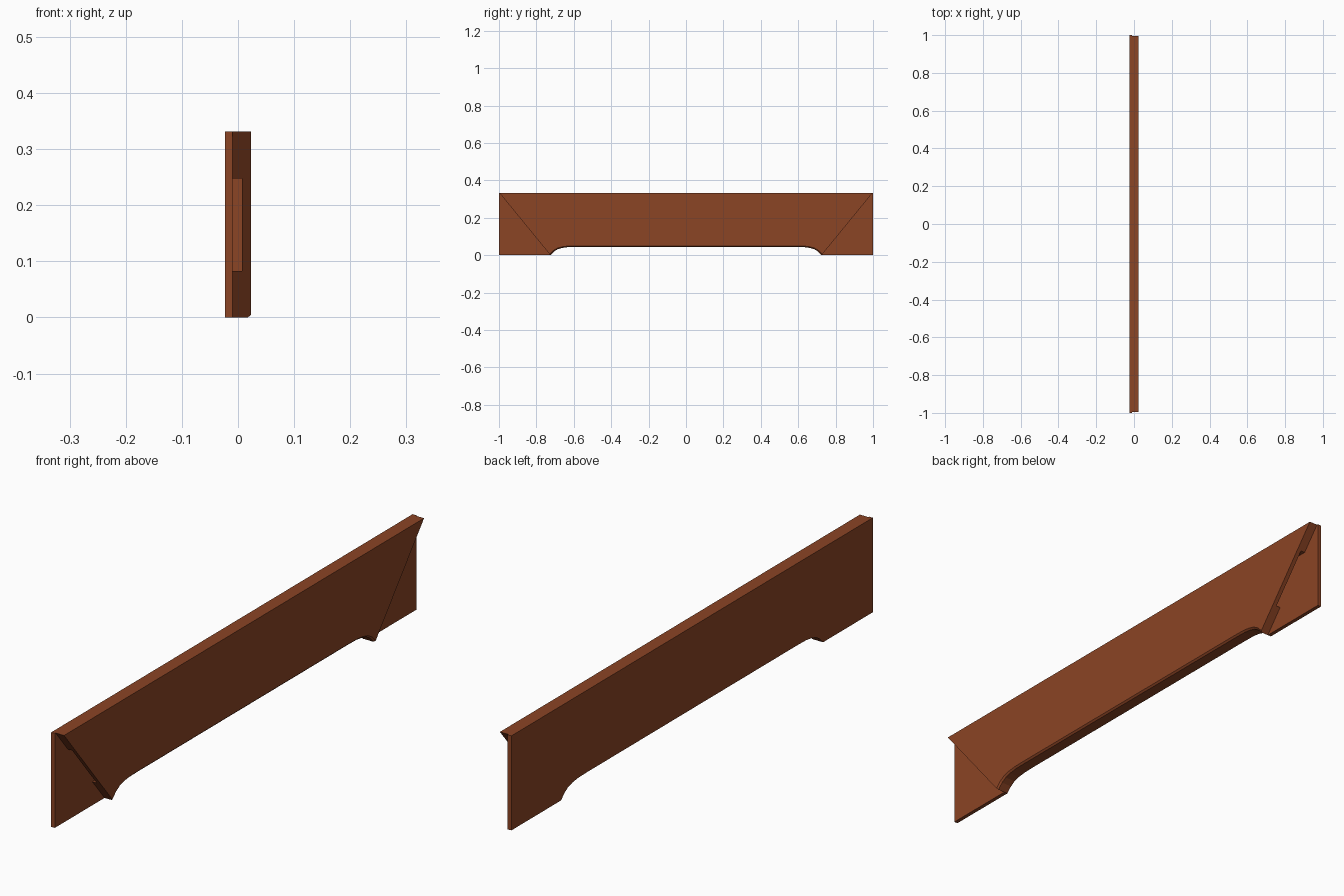
import bpy, bmesh

if "Cube" in bpy.data.objects:
    bpy.data.objects.remove(bpy.data.objects["Cube"])

X0, X1 = -0.0235, 0.0235     # board thickness
LAP = -0.0095                # depth of the thin end laps
H = 0.331

wood = bpy.data.materials.new("brown wood")
wood.diffuse_color = (0.26, 0.058, 0.018, 1)
wood.use_nodes = True
wood.node_tree.nodes["Principled BSDF"].inputs["Base Color"].default_value = wood.diffuse_color


def slab(name, pts, x0, x1, chamfer=0):
    """Extrude a (y, z) outline along x; optionally chamfer the lower +x arch edge."""
    bm = bmesh.new()
    face = bm.faces.new([bm.verts.new((x0, y, z)) for y, z in pts])
    ext = bmesh.ops.extrude_face_region(bm, geom=[face])["geom"]
    bmesh.ops.translate(bm, vec=(x1 - x0, 0, 0),
                        verts=[v for v in ext if isinstance(v, bmesh.types.BMVert)])
    bmesh.ops.recalc_face_normals(bm, faces=bm.faces)
    if chamfer:
        edges = [e for e in bm.edges if all(
            v.co.x > x1 - 1e-4 and abs(v.co.y) < 0.74 and v.co.z < 0.06 for v in e.verts)]
        bmesh.ops.bevel(bm, geom=edges, offset=chamfer, segments=1, affect='EDGES')
    me = bpy.data.meshes.new(name)
    bm.to_mesh(me)
    bm.free()
    me.materials.append(wood)
    ob = bpy.data.objects.new(name, me)
    bpy.context.collection.objects.link(ob)
    return ob


# Board with a shallow arch along the bottom
arch = [(0.725, 0), (0.705, 0.02), (0.685, 0.032), (0.66, 0.039), (0.63, 0.043), (0.58, 0.044)]
half = [(1, H), (1, 0)] + arch
outline = half + [(-y, z) for y, z in reversed(half)]
board = slab("apron_board", outline, X0, X1, 0.006)

# Mitred end laps and the mortise in each mitre
slope = (0.996 - 0.725) / H
cutters = []
for s, side in ((-1, "front"), (1, "back")):
    mitre = [(0.725 - 0.05 * slope, -0.05), (1.2, -0.05), (1.2, 0.4), (0.725 + 0.4 * slope, 0.4)]
    mortise = [(0.75, 0.083), (1.2, 0.083), (1.2, 0.248), (0.75, 0.248)]
    cutters.append(slab(side + "_mitre_cutter", [(s * y, z) for y, z in mitre], LAP, 0.1))
    cutters.append(slab(side + "_mortise_cutter", [(s * y, z) for y, z in mortise], LAP, 0.0075))

for c in cutters:
    m = board.modifiers.new(c.name, 'BOOLEAN')
    m.operation, m.solver, m.object = 'DIFFERENCE', 'EXACT', c

# Bake the cuts and discard the cutters
bpy.context.view_layer.update()
dg = bpy.context.evaluated_depsgraph_get()
baked = bpy.data.meshes.new_from_object(board.evaluated_get(dg))
board.modifiers.clear()
board.data = baked
for c in cutters:
    bpy.data.objects.remove(c)
